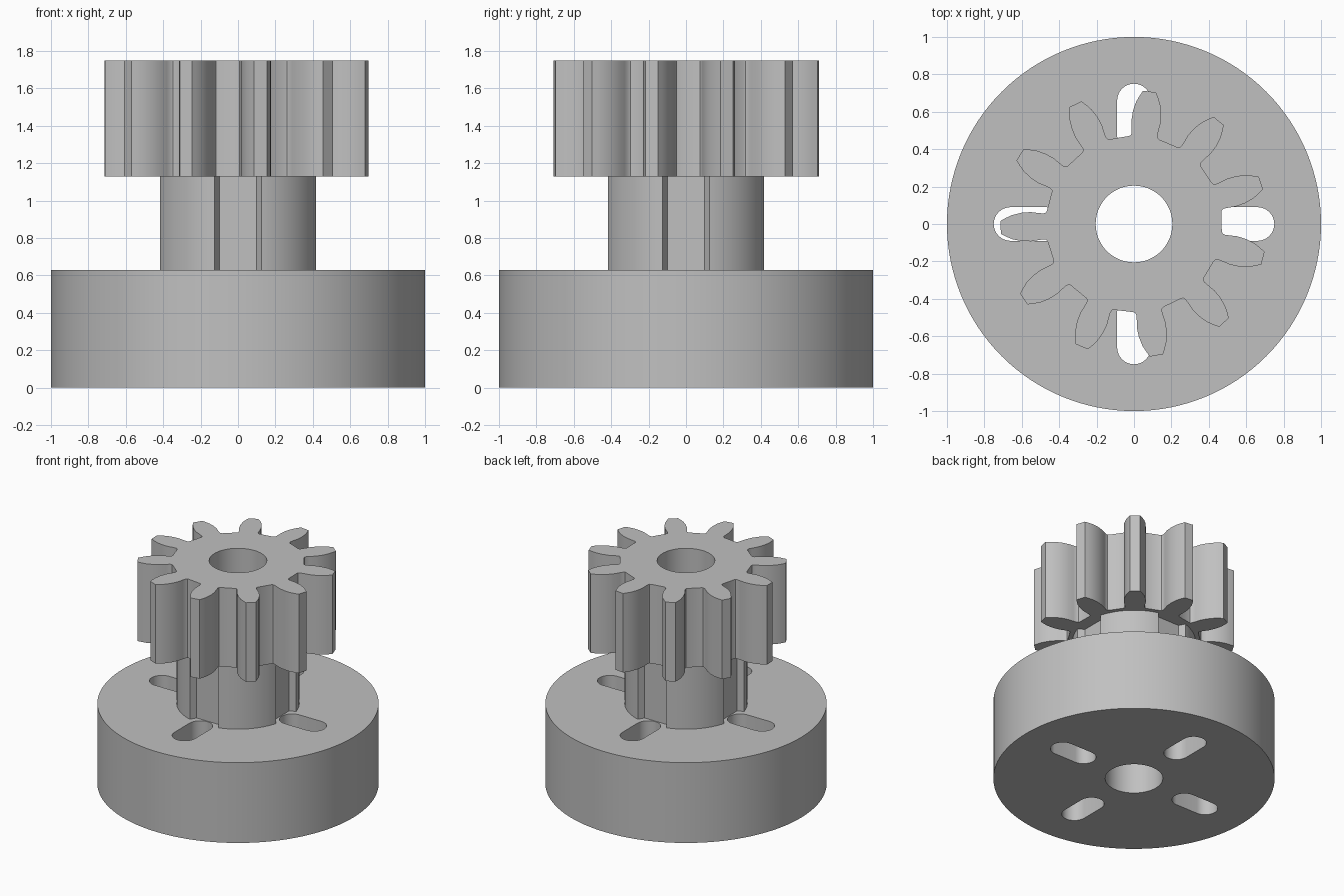
import bpy, bmesh
from math import sin, cos, pi, radians, atan2, hypot

if "Cube" in bpy.data.objects:
    bpy.data.objects.remove(bpy.data.objects["Cube"])

GREY = (0.53, 0.53, 0.53, 1.0)
mat = bpy.data.materials.new("plain grey")
mat.use_nodes = True
mat.diffuse_color = GREY
mat.node_tree.nodes["Principled BSDF"].inputs["Base Color"].default_value = GREY

BORE = 0.205


def arc(radius, start, end, steps, cx=0.0):
    """Points along an arc about (cx, 0)."""
    angles = [start + (end - start) * i / steps for i in range(steps + 1)]
    return [(cx + radius * cos(a), radius * sin(a)) for a in angles]


def circle(radius, steps):
    return arc(radius, 0, 2 * pi, steps)[:-1]


def turn(points, angle):
    return [(x * cos(angle) - y * sin(angle), x * sin(angle) + y * cos(angle))
            for x, y in points]


def repeat(points, count, offset=0.0):
    """Chain rotated copies of a section into one closed outline."""
    return [p for k in range(count) for p in turn(points, offset + 2 * pi * k / count)]


def plate(name, loops, bottom, top):
    """Fill an outline with holes and extrude it upwards."""
    bm = bmesh.new()
    for loop in loops:
        verts = [bm.verts.new((x, y, bottom)) for x, y in loop]
        for a, b in zip(verts, verts[1:] + verts[:1]):
            bm.edges.new((a, b))
    bmesh.ops.triangle_fill(bm, use_beauty=True, edges=bm.edges[:], normal=(0, 0, 1))
    result = bmesh.ops.extrude_face_region(bm, geom=bm.faces[:], use_keep_orig=True)
    raised = [g for g in result["geom"] if isinstance(g, bmesh.types.BMVert)]
    bmesh.ops.translate(bm, verts=raised, vec=(0, 0, top - bottom))
    bmesh.ops.recalc_face_normals(bm, faces=bm.faces[:])
    mesh = bpy.data.meshes.new(name)
    bm.to_mesh(mesh)
    bm.free()
    mesh.materials.append(mat)
    obj = bpy.data.objects.new(name, mesh)
    bpy.context.collection.objects.link(obj)
    bpy.ops.object.select_all(action="DESELECT")
    obj.select_set(True)
    bpy.context.view_layer.objects.active = obj
    bpy.ops.object.shade_smooth_by_angle(angle=radians(30))
    return obj


# Base disc with four radial slots
slot = arc(0.09, -pi / 2, pi / 2, 16, 0.66) + arc(0.09, pi / 2, 3 * pi / 2, 16, 0.47)
slots = [turn(slot, k * pi / 2) for k in range(4)]
plate("base_disc", [circle(1.0, 128), circle(BORE, 64)] + slots, 0, 0.63)

# Hub with four flared grooves above the slots
corner = (0.418, 0.125)
edge = atan2(corner[1], corner[0])
groove = [(0.372, -0.10), (0.372, 0.10)]
section = groove + arc(hypot(*corner), edge, pi / 2 - edge, 20)
plate("hub", [repeat(section, 4), circle(BORE, 64)], 0.63, 1.13)

# Pinion with eleven teeth: one flank from root to tip, mirrored
flank = [(0.464, 0.082), (0.470, 0.073), (0.483, 0.069), (0.51, 0.072),
         (0.55, 0.078), (0.60, 0.076), (0.65, 0.065), (0.685, 0.050), (0.713, 0.035)]
tooth = [(u, -v) for u, v in flank] + flank[::-1]
teeth = repeat(tooth, 11, pi + radians(1.5))
plate("pinion_gear", [teeth, circle(BORE, 64)], 1.13, 1.75)
